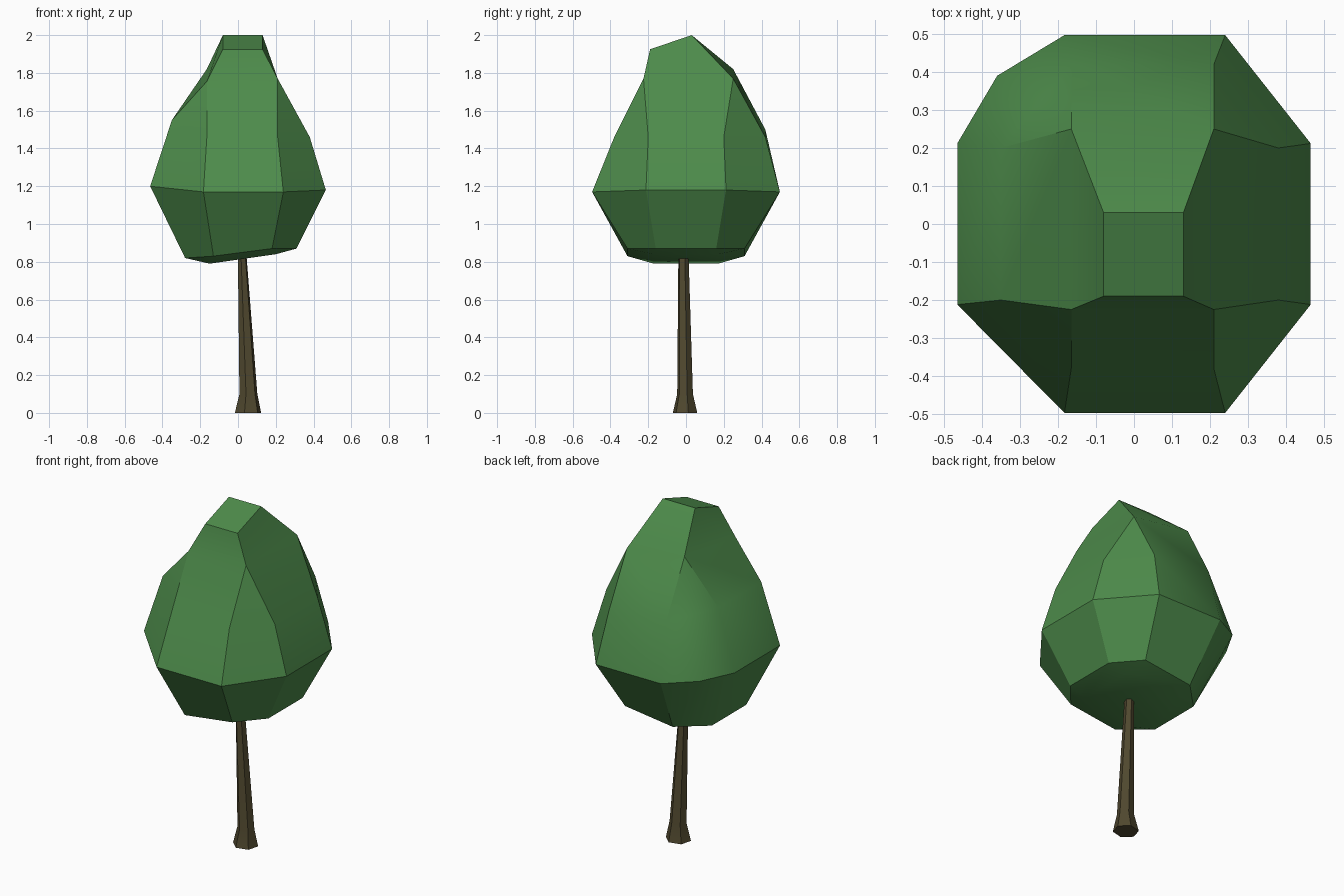
import bpy, bmesh, math
from mathutils import Vector

if "Cube" in bpy.data.objects:
    bpy.data.objects.remove(bpy.data.objects["Cube"])


def material(name, rgb):
    m = bpy.data.materials.new(name)
    m.diffuse_color = (*rgb, 1)
    m.use_nodes = True
    m.node_tree.nodes["Principled BSDF"].inputs["Base Color"].default_value = m.diffuse_color
    return m


def finish(bm, name, mat, angle):
    bmesh.ops.recalc_face_normals(bm, faces=bm.faces[:])
    mesh = bpy.data.meshes.new(name)
    bm.to_mesh(mesh)
    bm.free()
    mesh.materials.append(mat)
    ob = bpy.data.objects.new(name, mesh)
    bpy.context.collection.objects.link(ob)
    bpy.ops.object.select_all(action='DESELECT')
    ob.select_set(True)
    bpy.context.view_layer.objects.active = ob
    bpy.ops.object.shade_smooth_by_angle(angle=math.radians(angle))
    return ob


leaf = material("leaf green", (0.075, 0.26, 0.07))
bark = material("bark brown", (0.08, 0.065, 0.028))

# Canopy: four-sided caps flowing into eight-sided rings
bm = bmesh.new()


def ring(points):
    return [bm.verts.new(p) for p in points]


def octagon(xl, xr, zl, zr, ys, fl, fr, yf, yb, zfl, zfr, zbl, zbr):
    """Left/right verts at y = +-ys, front/back verts at x = fl and fr."""
    return ring([(xl, -ys, zl), (fl, yf, zfl), (fr, yf, zfr), (xr, -ys, zr),
                 (xr, ys, zr), (fr, yb, zbr), (fl, yb, zbl), (xl, ys, zl)])


top = ring([(-.08, -.19, 1.925), (.13, -.19, 1.925), (.13, .03, 2), (-.08, .03, 2)])
shoulder = ring([(-.165, -.225, 1.755), (.21, -.225, 1.77), (.21, .25, 1.77), (-.165, .25, 1.82)])
upper = octagon(-.35, .38, 1.55, 1.46, .2, -.165, .21, -.38, .42, 1.46, 1.46, 1.5, 1.46)
waist = octagon(-.465, .465, 1.2, 1.18, .212, -.183, .24, -.497, .497, 1.17, 1.17, 1.17, 1.17)
lower = octagon(-.28, .31, .82, .87, .16, -.13, .18, -.31, .31, .83, .87, .83, .87)
base = ring([(-.15, -.17, .79), (.2, -.17, .84), (.2, .17, .84), (-.15, .17, .79)])

bm.faces.new(top)
bm.faces.new(base)
for c in range(4):
    d = (c + 1) % 4
    bm.faces.new((top[c], top[d], shoulder[d], shoulder[c]))
    for cap, r in ((shoulder, upper), (base, lower)):
        bm.faces.new((cap[c], r[2 * c], r[2 * c + 1]))
        bm.faces.new((cap[c], cap[d], r[2 * d], r[2 * c + 1]))
for a, b in ((upper, waist), (waist, lower)):
    for i in range(8):
        j = (i + 1) % 8
        bm.faces.new((a[i], a[j], b[j], b[i]))

# Bulge on the back left corner
edge = bm.edges.get((waist[6], waist[7]))
_, mid = bmesh.utils.edge_split(edge, waist[6], 0.5)
mid.co = Vector((-.36, .39, 1.19))
bmesh.ops.triangulate(bm, faces=list(mid.link_faces))
finish(bm, "canopy", leaf, 30)

# Trunk: leaning six-sided tube with a flared foot
bm = bmesh.new()
sections = [(0, .053, -.005, .072, .067), (.1, .055, -.005, .049, .043), (.88, .02, -.014, .022, .027)]
rings = [ring([(x + rx * math.cos(math.radians(15 + 60 * k)),
                y + ry * math.sin(math.radians(15 + 60 * k)), z) for k in range(6)])
         for z, x, y, rx, ry in sections]
bm.faces.new(rings[0])
bm.faces.new(rings[-1])
for a, b in zip(rings, rings[1:]):
    for k in range(6):
        n = (k + 1) % 6
        bm.faces.new((a[k], a[n], b[n], b[k]))
finish(bm, "trunk", bark, 30)
